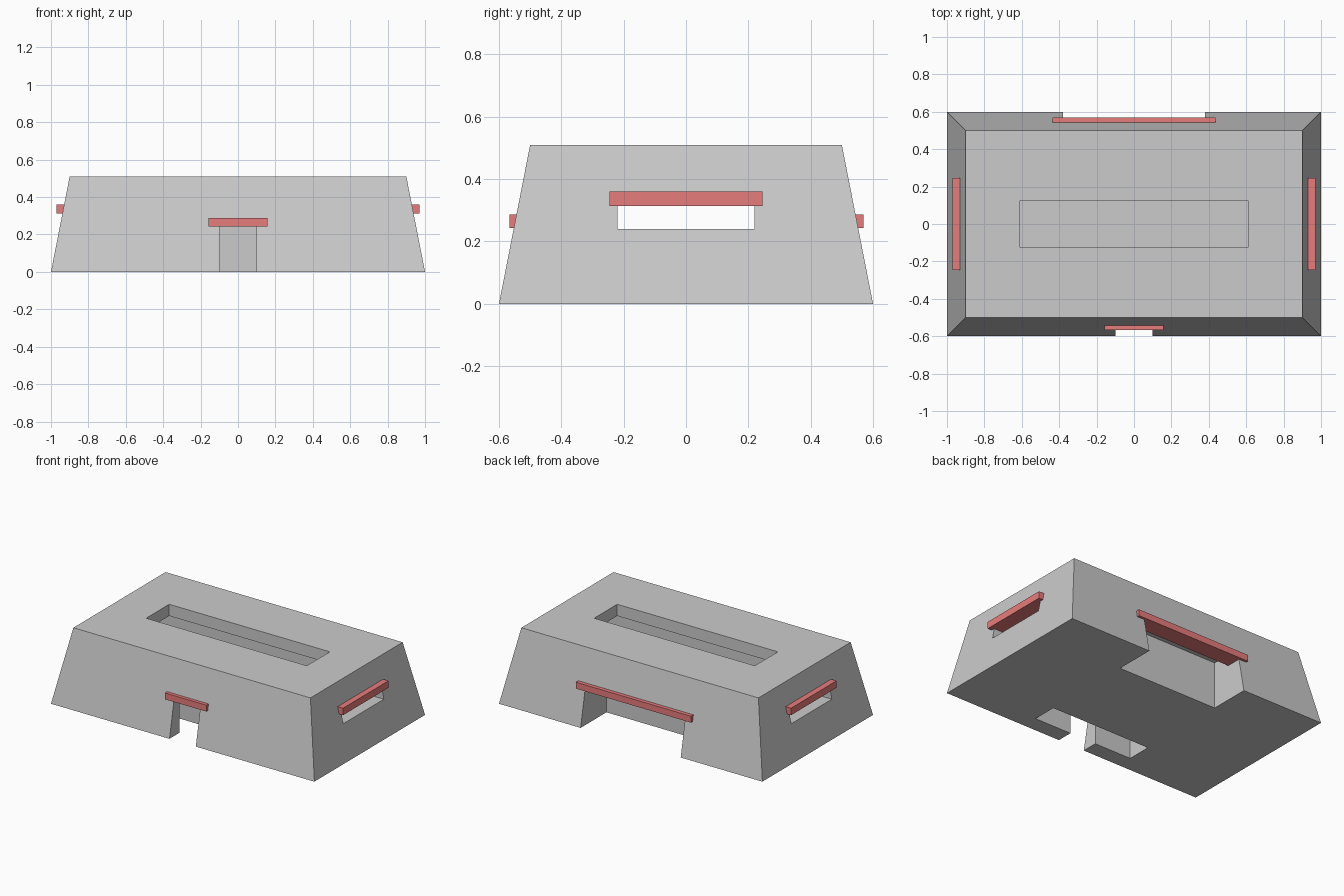
import bpy, bmesh

if "Cube" in bpy.data.objects:
    bpy.data.objects.remove(bpy.data.objects["Cube"])

H = 0.51  # roof height


def box(name, x, y, z):
    """Box from (min, max) ranges on each axis."""
    bm = bmesh.new()
    bmesh.ops.create_cube(bm, size=1)
    for v in bm.verts:
        for i, (lo, hi) in enumerate((x, y, z)):
            v.co[i] = hi if v.co[i] > 0 else lo
    mesh = bpy.data.meshes.new(name)
    bm.to_mesh(mesh)
    bm.free()
    obj = bpy.data.objects.new(name, mesh)
    bpy.context.collection.objects.link(obj)
    return obj


def carve(target, x, y, z):
    """Subtract a box from the target."""
    cutter = box("cutter", x, y, z)
    cutter.hide_render = True
    mod = target.modifiers.new("carve", "BOOLEAN")
    mod.operation = "DIFFERENCE"
    mod.solver = "EXACT"
    mod.object = cutter
    bpy.context.view_layer.objects.active = target
    bpy.ops.object.modifier_apply(modifier=mod.name)
    bpy.data.objects.remove(cutter, do_unlink=True)


# Sloped building block
body = box("building_body", (-1, 1), (-0.6, 0.6), (0, H))
for v in body.data.vertices:
    if v.co.z > H / 2:
        v.co.x *= 0.9
        v.co.y *= 0.5 / 0.6

# Upper hall, with its roof slot and the windows through both sides
carve(body, (-0.84, 0.84), (-0.22, 0.22), (0.24, 0.43))
carve(body, (-0.61, 0.61), (-0.125, 0.125), (0.4, 0.6))
carve(body, (-1.1, 1.1), (-0.22, 0.22), (0.24, 0.34))

# Front room with narrow doorway
carve(body, (-0.38, 0.38), (-0.49, -0.32), (-0.1, 0.32))
carve(body, (-0.1, 0.1), (-0.7, -0.4), (-0.1, 0.27))

# Back room with wide opening
carve(body, (-0.38, 0.38), (0.32, 0.49), (-0.1, 0.32))
carve(body, (-0.38, 0.38), (0.4, 0.7), (-0.1, 0.27))

# Red lintels running in from the wall above each opening
red = bpy.data.materials.new("lintel_red")
red.diffuse_color = (0.8, 0.2, 0.2, 1)
red.use_nodes = True
red.node_tree.nodes["Principled BSDF"].inputs["Base Color"].default_value = red.diffuse_color
lintels = [
    box("front_lintel", (-0.157, 0.157), (-0.567, -0.45), (0.243, 0.287)),
    box("back_lintel", (-0.437, 0.437), (0.45, 0.57), (0.243, 0.287)),
    box("right_lintel", (0.85, 0.97), (-0.246, 0.246), (0.313, 0.361)),
    box("left_lintel", (-0.97, -0.85), (-0.246, 0.246), (0.313, 0.361)),
]
for lintel in lintels:
    lintel.data.materials.append(red)
